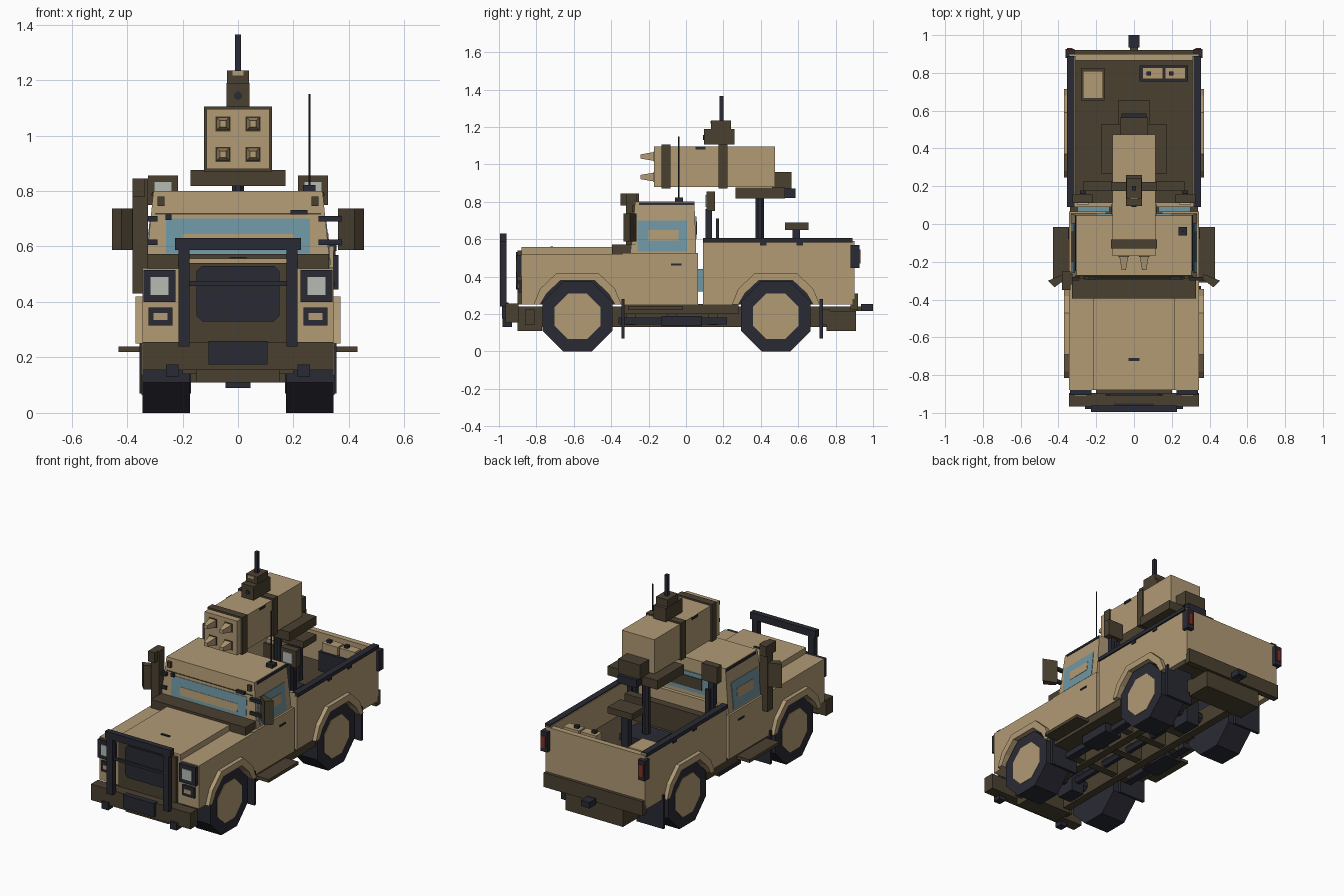
import bpy, bmesh, math
from mathutils import Vector, Matrix

if "Cube" in bpy.data.objects:
    bpy.data.objects.remove(bpy.data.objects["Cube"])


def mat(name, rgb):
    m = bpy.data.materials.new(name)
    m.diffuse_color = (*rgb, 1)
    m.use_nodes = True
    m.node_tree.nodes["Principled BSDF"].inputs["Base Color"].default_value = m.diffuse_color
    return m


TAN = mat("sand tan", (0.44, 0.325, 0.178))
BROWN = mat("dark olive brown", (0.068, 0.052, 0.030))
DARK = mat("dark navy grey", (0.022, 0.023, 0.034))
GLASS = mat("teal glass", (0.16, 0.31, 0.37))
PALE = mat("pale lamp glass", (0.46, 0.50, 0.45))
RED = mat("tail light red", (0.22, 0.03, 0.02))


def finish(name, bm, material, mirror):
    bmesh.ops.recalc_face_normals(bm, faces=bm.faces)
    me = bpy.data.meshes.new(name)
    bm.to_mesh(me)
    bm.free()
    me.materials.append(material)
    ob = bpy.data.objects.new(name, me)
    bpy.context.collection.objects.link(ob)
    if mirror:
        ob.modifiers.new("mirror", 'MIRROR').use_axis[0] = True
    return ob


def prism(name, pts, vec, material, mirror=False):
    """Extrude a flat outline along a vector."""
    bm = bmesh.new()
    f = bm.faces.new([bm.verts.new(p) for p in pts])
    r = bmesh.ops.extrude_face_region(bm, geom=[f])
    bmesh.ops.translate(bm, vec=Vector(vec), verts=[v for v in r["geom"] if isinstance(v, bmesh.types.BMVert)])
    return finish(name, bm, material, mirror)


def side(name, yz, x0, x1, material, mirror=False):
    return prism(name, [(x0, y, z) for y, z in yz], (x1 - x0, 0, 0), material, mirror)


def box(name, x0, x1, y0, y1, z0, z1, material, mirror=False):
    return side(name, [(y0, z0), (y1, z0), (y1, z1), (y0, z1)], x0, x1, material, mirror)


def cbox(name, hx, y0, y1, z0, z1, material):
    return box(name, -hx, hx, y0, y1, z0, z1, material)


def cone(name, c, r0, r1, depth, axis, n, material, mirror=False):
    bm = bmesh.new()
    bmesh.ops.create_cone(bm, cap_ends=True, segments=n, radius1=r0, radius2=r1, depth=depth)
    turn = Vector((0, 0, 1)).rotation_difference(Vector(axis)).to_matrix()
    bmesh.ops.rotate(bm, verts=bm.verts, matrix=turn @ Matrix.Rotation(math.pi / n, 3, 'Z'))
    bmesh.ops.translate(bm, verts=bm.verts, vec=Vector(c))
    return finish(name, bm, material, mirror)


FRONT, REAR, AXLE = -0.58, 0.48, 0.187
IN = [(-.2, .25), (-.165, .31), (-.09, .38), (.09, .38), (.165, .31), (.2, .25)]
OUT = [(-.235, .25), (-.2, .335), (-.11, .42), (.11, .42), (.2, .335), (.235, .25)]


def arch(pts, c):
    return [(y + c, z) for y, z in pts]


# Wheels, hubs, wheel wells, arch flares and mud flaps
for tag, c in (("front", FRONT), ("rear", REAR)):
    cone(tag + "_tyre", (.259, c, AXLE), .202, .202, .172, (1, 0, 0), 8, DARK, True)
    cone(tag + "_hub", (.343, c, AXLE), .132, .132, .01, (1, 0, 0), 8, TAN, True)
    side(tag + "_well", arch(IN, c), .15, .165, DARK, True)
    side(tag + "_flare", arch(OUT, c) + arch(IN, c)[::-1], .335, .37, TAN, True)
    cone(tag + "_axle", (0, c, AXLE), .035, .035, .36, (1, 0, 0), 8, DARK)
    cbox(tag + "_differential", .045, c - .06, c + .06, .09, .25, DARK)
    box(tag + "_flap", .17, .355, c + .235, c + .252, .07, .28, DARK, True)

# Chassis, driveline and steps
box("chassis_rail", .10, .15, -.9, .9, .13, .24, BROWN, True)
for i, y in enumerate((-.86, -.32, -.1, .12, .3, .72)):
    cbox("cross_member_%d" % i, .2, y, y + .05, .14, .225, BROWN)
cbox("front_skid", .15, -.9, -.77, .11, .225, BROWN)
cbox("rear_skid", .2, .75, .91, .11, .215, BROWN)
cone("drive_shaft", (0, -.05, .17), .025, .025, 1.0, (0, 1, 0), 6, DARK)
box("fuel_tank", .17, .29, -.13, .085, .135, .19, DARK, True)
box("side_pipe", .2, .25, -.36, .22, .145, .18, DARK, True)
box("side_sill", .15, .34, -.34, .28, .2, .252, BROWN, True)
box("side_step", .3, .43, -.31, -.015, .22, .24, BROWN, True)

# Front body and bonnet
side("front_body", [(-.88, .25)] + arch(IN, FRONT) + [(-.34, .25), (-.34, .52), (-.88, .52)], -.345, .345, TAN)
cbox("bonnet", .217, -.88, -.33, .515, .557, TAN)
cbox("bonnet_handle", .03, -.725, -.71, .555, .562, DARK)
cbox("cowl", .328, -.395, -.27, .515, .572, BROWN)

# Grille, headlights, bumper and bull bar
cbox("grille_surround", .2, -.9, -.875, .25, .54, BROWN)
g = [(-.15, .35), (-.13, .33), (.13, .33), (.15, .35), (.15, .51), (.13, .53), (-.13, .53), (-.15, .51)]
prism("grille", [(x, -.908, z) for x, z in g], (0, .01, 0), DARK)
box("headlight_frame", .225, .34, -.905, -.875, .4, .515, DARK, True)
box("headlight_glass", .25, .315, -.91, -.9, .425, .49, PALE, True)
box("signal_frame", .237, .323, -.895, -.875, .315, .38, DARK, True)
box("signal_lens", .255, .305, -.9, -.89, .335, .36, TAN, True)
cbox("front_bumper", .345, -.965, -.895, .155, .255, BROWN)
box("tow_hook", .215, .26, -.98, -.93, .13, .175, DARK, True)
cbox("winch", .107, -.985, -.95, .175, .26, DARK)
box("bull_bar_post", .175, .215, -.995, -.96, .24, .63, DARK, True)
cbox("bull_bar_top", .227, -.995, -.96, .587, .63, DARK)
cbox("bull_bar_middle", .18, -.985, -.972, .458, .475, DARK)

# Cab: straight lower part and tapered upper part
box("cab_lower", -.345, .345, -.34, .065, .25, .525, TAN)


def wall(y, z):
    return (.333 - (z - .52) * .1, y, z)


def screen(x, z):
    return (x, -.295 + (z - .52) * .08, z)


bm = bmesh.new()
rings = [[bm.verts.new(p) for p in ((-x, y0, z), (x, y0, z), (x, y1, z), (-x, y1, z))]
         for x, y0, y1, z in ((.333, -.295, .055, .52), (.305, -.2726, .045, .8))]
bm.faces.new(rings[0])
bm.faces.new(rings[1])
for i in range(4):
    j = (i + 1) % 4
    bm.faces.new((rings[0][i], rings[0][j], rings[1][j], rings[1][i]))
finish("cab_upper", bm, TAN, False)


def wall_plate(name, y0, y1, z0, z1, t, m):
    prism(name, [wall(y0, z0), wall(y1, z0), wall(y1, z1), wall(y0, z1)], (t, 0, 0), m, True)


def screen_plate(name, x, z0, z1, t, m):
    prism(name, [screen(-x, z0), screen(x, z0), screen(x, z1), screen(-x, z1)], (0, -t, 0), m)


wall_plate("side_window", -.26, .005, .535, .7, .003, GLASS)
wall_plate("side_window_centre", -.2, -.04, .592, .65, .005, TAN)
wall_plate("roof_gutter", -.25, .045, .782, .796, .005, DARK)
screen_plate("windscreen", .26, .575, .7, .003, GLASS)
screen_plate("windscreen_centre", .2, .595, .645, .005, TAN)
screen_plate("visor_seam", .3, .716, .721, .003, BROWN)
box("visor_clip", .265, .29, -.29, -.27, .745, .78, BROWN, True)
box("wiper_mount", .19, .25, -.295, -.27, .715, .732, DARK)
box("wiper_stop", -.262, -.24, -.295, -.27, .695, .715, DARK)
cbox("rear_window", .2, .045, .056, .6, .72, GLASS)
cbox("rear_window_centre", .15, .05, .06, .625, .695, BROWN)
box("cab_bed_joint", .13, .3, .06, .095, .32, .44, GLASS, True)
box("door_handle", .344, .35, -.08, -.025, .46, .47, DARK, True)

# Mirrors, snorkel and whip aerial
prism("mirror", [(.36, -.29, .587), (.42, -.335, .587), (.455, -.3, .587), (.37, -.265, .587)],
      (0, 0, .15), BROWN, True)
for i, z in enumerate((.605, .69)):
    box("mirror_arm_%d" % i, .29, .38, -.3, -.28, z, z + .02, DARK, True)
box("snorkel", -.38, -.325, -.32, -.265, .43, .845, BROWN)
box("snorkel_head", -.38, -.335, -.35, -.25, .78, .845, BROWN)
box("aerial_base", .235, .28, -.06, -.015, .795, .822, DARK)
cone("aerial", (.258, -.038, .975), .004, .004, .35, (0, 0, 1), 6, DARK)

# Cargo bed
side("bed_side", [(.09, .25)] + arch(IN, REAR) + [(.89, .25), (.89, .6), (.09, .6)], .31, .345, TAN, True)
cbox("bed_floor", .32, .1, .88, .38, .41, BROWN)
cbox("bed_front", .32, .09, .115, .25, .6, TAN)
cbox("tailgate", .345, .865, .9, .28, .59, TAN)
box("bed_rail", .315, .355, .09, .89, .583, .606, DARK, True)
cbox("tail_panel", .343, .88, .92, .22, .31, BROWN)
box("tail_light", .315, .362, .88, .927, .445, .57, DARK, True)
box("tail_light_lens", .325, .355, .925, .933, .47, .545, RED, True)
cbox("hitch_arm", .02, .9, .96, .215, .24, BROWN)
cbox("hitch", .03, .935, 1.0, .215, .252, DARK)
cbox("bed_bench", .27, .175, .225, .41, .56, BROWN)
box("left_crate_frame", -.28, -.155, .655, .825, .41, .54, BROWN)
box("left_crate", -.27, -.165, .665, .81, .53, .565, TAN)
box("can_rack", .03, .285, .755, .84, .41, .53, DARK)
for i, x in enumerate((.045, .165)):
    box("can_%d" % i, x, x + .108, .768, .828, .5, .583, TAN)
    box("can_cap_%d" % i, x + .02, x + .045, .785, .808, .58, .6, DARK)
for i, y in enumerate((.395, .59)):
    box("rail_clip_%d" % i, .344, .352, y, y + .035, .565, .585, DARK, True)

# Work lamps behind the cab
box("lamp_post", .25, .29, .105, .14, .5, .76, DARK, True)
box("lamp_brace", .255, .285, .16, .177, .5, .71, DARK, True)
box("work_lamp", .217, .325, .11, .155, .75, .855, BROWN, True)
box("work_lamp_glass", .238, .303, .104, .112, .772, .835, PALE, True)

# Gunner seat and pedestal
cbox("seat_post", .025, .57, .61, .41, .65, DARK)
cbox("seat", .085, .53, .655, .65, .69, BROWN)
cbox("pedestal_foot", .12, .31, .49, .41, .45, DARK)
cone("pedestal", (0, .395, .62), .024, .024, .42, (0, 0, 1), 8, DARK)

# Launcher
cbox("cradle", .172, .265, .53, .818, .875, BROWN)
cbox("cradle_tail", .065, .52, .585, .82, .87, DARK)
cbox("breech", .075, .46, .565, .87, .96, BROWN)
cbox("launcher", .113, -.17, .475, .88, 1.095, TAN)
cbox("front_strap", .122, -.13, -.082, .87, 1.105, BROWN)
cbox("rear_strap", .122, .175, .222, .87, 1.105, BROWN)
box("launcher_latch", .112, .119, .05, .105, 1.08, 1.095, DARK, True)
for i, z in enumerate((.932, 1.042)):
    box("tube_rim_%d" % i, .027, .081, -.174, -.165, z - .027, z + .027, BROWN, True)
    cone("missile_nose_%d" % i, (.054, -.205, z), .034, .016, .075, (0, -1, 0), 4, TAN, True)
cbox("sight_base", .042, .095, .26, 1.105, 1.19, BROWN)
cbox("sight_head", .04, .135, .24, 1.19, 1.235, BROWN)
cbox("sight_plate", .02, .13, .137, 1.217, 1.233, TAN)
cone("sight_lens", (0, .094, 1.144), .015, .015, .008, (0, 1, 0), 8, DARK)
cbox("sight_mast", .01, .178, .2, 1.23, 1.365, DARK)
